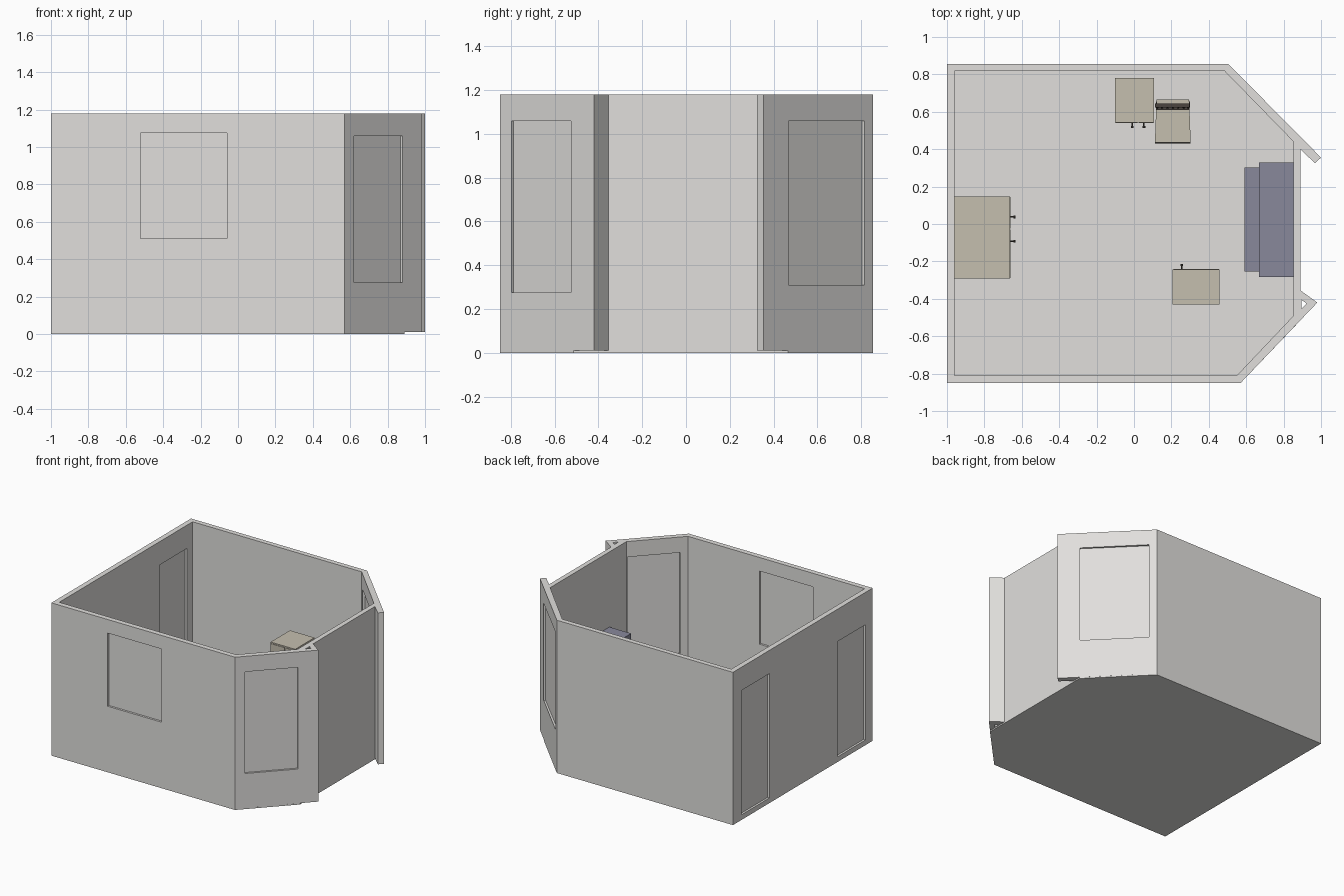
import bpy, bmesh, math
from mathutils import Matrix, Vector

if "Cube" in bpy.data.objects:
    bpy.data.objects.remove(bpy.data.objects["Cube"])


def material(name, rgb):
    m = bpy.data.materials.new(name)
    m.use_nodes = True
    m.diffuse_color = (*rgb, 1)
    m.node_tree.nodes["Principled BSDF"].inputs["Base Color"].default_value = (*rgb, 1)
    return m


PLASTER = material("plaster_grey", (0.75, 0.74, 0.72))
BEIGE = material("beige_wood", (0.56, 0.52, 0.43))
VIOLET = material("violet_grey", (0.25, 0.25, 0.33))
DARK = material("dark_brown", (0.07, 0.06, 0.05))


def finish(name, bm, mat):
    bmesh.ops.recalc_face_normals(bm, faces=bm.faces)
    mesh = bpy.data.meshes.new(name)
    bm.to_mesh(mesh)
    bm.free()
    mesh.materials.append(mat)
    ob = bpy.data.objects.new(name, mesh)
    bpy.context.scene.collection.objects.link(ob)
    return ob


def prism(name, points, z0, z1, mat):
    bm = bmesh.new()
    face = bm.faces.new([bm.verts.new((x, y, z0)) for x, y in points])
    new = bmesh.ops.extrude_face_region(bm, geom=[face])["geom"]
    verts = [v for v in new if isinstance(v, bmesh.types.BMVert)]
    bmesh.ops.translate(bm, verts=verts, vec=(0, 0, z1 - z0))
    return finish(name, bm, mat)


def box(name, x, y, z, mat):
    return prism(name, [(x[0], y[0]), (x[1], y[0]), (x[1], y[1]), (x[0], y[1])], *z, mat)


def rod(name, a, b, r, mat, sides=10):
    a, b = Vector(a), Vector(b)
    bm = bmesh.new()
    turn = (b - a).to_track_quat('Z', 'Y').to_matrix().to_4x4()
    bmesh.ops.create_cone(bm, cap_ends=True, segments=sides, radius1=r, radius2=r,
                          depth=(b - a).length,
                          matrix=Matrix.Translation((a + b) / 2) @ turn)
    return finish(name, bm, mat)


def carve(target, cutter):
    cutter.hide_render = True
    mod = target.modifiers.new("cut", 'BOOLEAN')
    mod.operation, mod.solver, mod.object = 'DIFFERENCE', 'EXACT', cutter
    graph = bpy.context.evaluated_depsgraph_get()
    mesh = bpy.data.meshes.new_from_object(target.evaluated_get(graph))
    target.modifiers.clear()
    target.data = mesh
    bpy.data.objects.remove(cutter)


# Floor slab and the walls standing on it
FLOOR, TOP = 0.01, 1.18
prism("floor", [(-1, -0.85), (0.57, -0.85), (0.89, -0.515), (0.89, 0.465),
                (0.505, 0.855), (-1, 0.855)], 0, FLOOR, PLASTER)
walls = prism("walls", [(-1, -0.85), (0.57, -0.85), (0.98, -0.42), (0.89, -0.355),
                        (0.89, 0.4), (0.967, 0.325), (1, 0.355), (0.505, 0.855),
                        (-1, 0.855)], FLOOR, TOP, PLASTER)
carve(walls, prism("room_cutter", [(-0.96, -0.81), (0.55, -0.81), (0.853, -0.49),
                                   (0.853, 0.44), (0.485, 0.817), (-0.96, 0.817)],
                   -0.1, 1.3, PLASTER))
carve(walls, prism("corner_gap_cutter", [(0.895, -0.455), (0.922, -0.425), (0.895, -0.405)],
                   -0.1, 1.3, PLASTER))


# Windows and doors, recessed on both faces of the wall
def opening(p, q, z0, z1, thick=0.04, depth=0.016):
    p, q = Vector(p), Vector(q)
    d = (q - p).normalized()
    n = Vector((-d.y, d.x))
    for near, far in ((-0.01, depth), (thick - depth, thick + 0.01)):
        pts = [p + n * near, q + n * near, q + n * far, p + n * far]
        carve(walls, prism("opening_cutter", pts, z0, z1, PLASTER))


opening((-0.52, -0.85), (-0.06, -0.85), 0.51, 1.075)
opening((0.62, -0.798), (0.88, -0.525), 0.275, 1.06)
opening((0.89, 0.47), (0.545, 0.815), 0.31, 1.06)
opening((-1, 0.75), (-1, 0.41), 0.04, 1.0)
opening((-1, -0.42), (-1, -0.76), 0.04, 0.93)


# Cabinets: body, door plates and knobs; the local front faces -y
def cabinet(name, centre, w, d, h, angle, knobs, split=None):
    place = Matrix.Translation((*centre, FLOOR)) @ Matrix.Rotation(math.radians(angle), 4, 'Z')
    front = -d / 2
    parts = [box(name + "_body", (-w / 2, w / 2), (front + 0.004, d / 2), (0, h), BEIGE)]
    edges = [-w / 2, w / 2] if split is None else [-w / 2, split, w / 2]
    for a, b in zip(edges, edges[1:]):
        parts.append(box(name + "_door", (a + 0.003, b - 0.003), (front, front + 0.004),
                         (0.02, h - 0.01), BEIGE))
    for x in knobs:
        z = h * 0.55
        parts.append(rod(name + "_knob_stem", (x, front, z), (x, front - 0.018, z), 0.004, DARK))
        parts.append(rod(name + "_knob", (x, front - 0.016, z), (x, front - 0.026, z), 0.008, DARK))
    for part in parts:
        part.data.transform(place)


cabinet("left_cabinet", (-0.81, -0.072), 0.44, 0.3, 0.55, 90, (-0.02, 0.11), 0.045)
cabinet("back_cabinet", (0.003, 0.66), 0.21, 0.24, 0.575, 0, (-0.012, 0.05), 0.02)
cabinet("bedside_cabinet", (0.332, -0.335), 0.25, 0.19, 0.3, 180, (0.077,))

# Violet bench against the right wall
box("bench_back", (0.667, 0.853), (-0.283, 0.33), (FLOOR, 0.6), VIOLET)
box("bench_front", (0.592, 0.667), (-0.255, 0.302), (FLOOR, 0.3), VIOLET)

# Chair with a flared seat and a spindle back
prism("chair_seat", [(0.112, 0.437), (0.303, 0.437), (0.295, 0.665), (0.12, 0.665)],
      0.215, 0.235, BEIGE)
rod("chair_front_edge", (0.112, 0.437, 0.22), (0.303, 0.437, 0.22), 0.006, DARK)
for x in (0.125, 0.29):
    rod("chair_front_leg", (x, 0.45, FLOOR), (x, 0.45, 0.215), 0.009, DARK)
    rod("chair_back_leg", (x, 0.65, FLOOR), (x, 0.64, 0.215), 0.009, DARK)
    rod("chair_back_post", (x, 0.625, 0.235), (x, 0.635, 0.45), 0.009, DARK)
for i in range(5):
    x = 0.15 + i * 0.029
    rod("chair_spindle", (x, 0.62, 0.235), (x, 0.632, 0.45), 0.006, DARK)
box("chair_top_rail", (0.113, 0.298), (0.623, 0.643), (0.44, 0.465), DARK)
box("chair_lower_rail", (0.118, 0.297), (0.61, 0.625), (0.26, 0.275), DARK)
